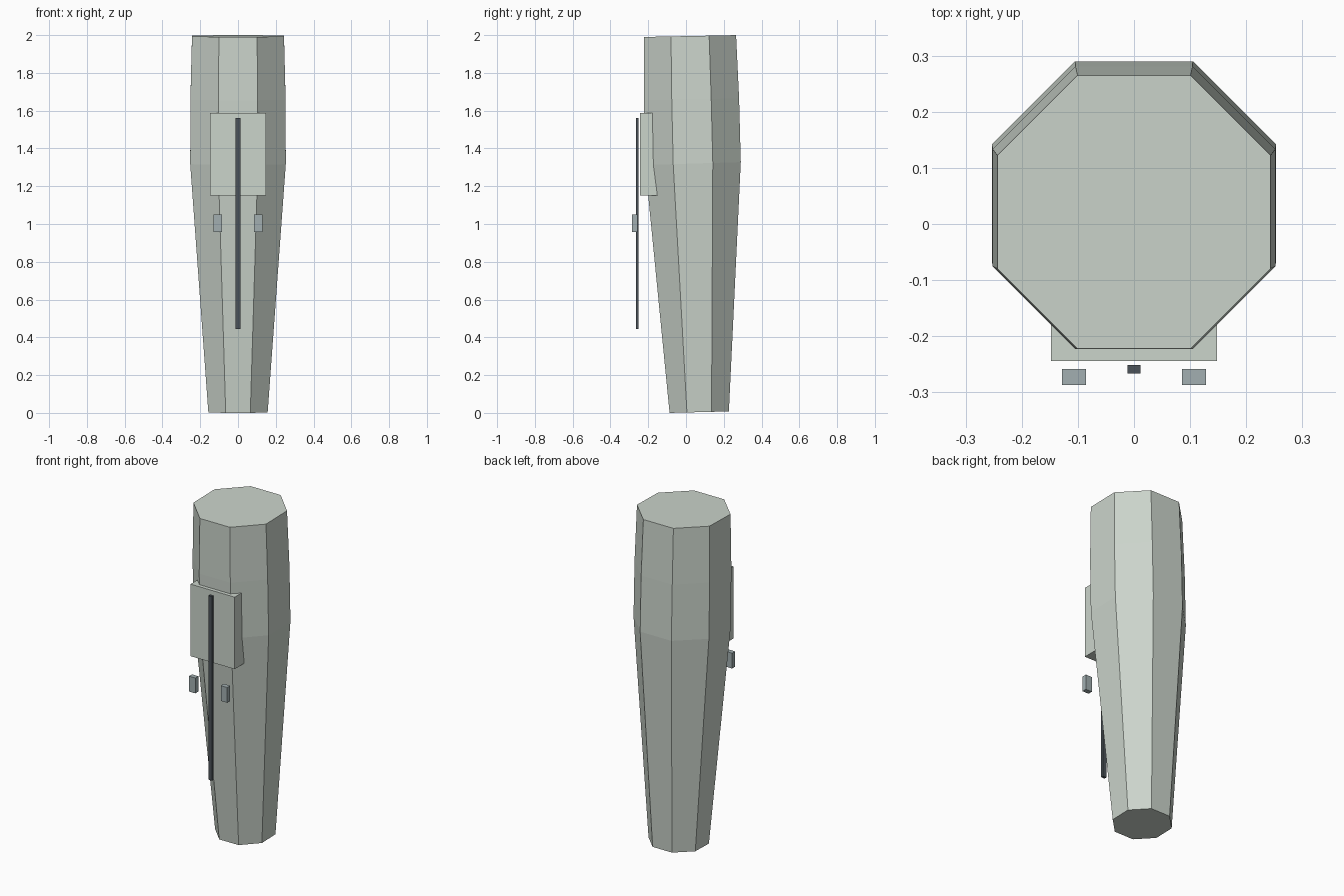
import bpy, bmesh, math

if "Cube" in bpy.data.objects:
    bpy.data.objects.remove(bpy.data.objects["Cube"])


def material(name, rgb):
    m = bpy.data.materials.new(name)
    m.diffuse_color = (*rgb, 1.0)
    m.use_nodes = True
    m.node_tree.nodes["Principled BSDF"].inputs["Base Color"].default_value = m.diffuse_color
    return m


SHELL = material("pale grey green", (0.60, 0.66, 0.60))
DARK = material("charcoal", (0.07, 0.085, 0.098))
PAD = material("blue grey", (0.36, 0.43, 0.44))


def finish(name, bm, mat):
    bmesh.ops.recalc_face_normals(bm, faces=bm.faces)
    mesh = bpy.data.meshes.new(name)
    bm.to_mesh(mesh)
    bm.free()
    mesh.materials.append(mat)
    obj = bpy.data.objects.new(name, mesh)
    bpy.context.collection.objects.link(obj)
    return obj


def box(name, lo, hi, mat):
    bm = bmesh.new()
    bmesh.ops.create_cube(bm, size=1)
    for v in bm.verts:
        v.co = [(a + b) / 2 + c * (b - a) for a, b, c in zip(lo, hi, v.co)]
    return finish(name, bm, mat)


# Tapered octagonal shell: height, centre y, half width across flats, tilt
RINGS = [(0.004, 0.070, 0.157, 0.025),
         (1.32, 0.037, 0.253, 0.03),
         (1.66, 0.029, 0.252, 0.02),
         (1.995, 0.0215, 0.2435, 0.02)]
bm = bmesh.new()
loops = []
for z, cy, half, tilt in RINGS:
    r = half / math.cos(math.pi / 8)
    loop = []
    for i in range(8):
        a = math.pi / 8 + i * math.pi / 4
        dy = r * math.sin(a)
        loop.append(bm.verts.new((r * math.cos(a), cy + dy, z + tilt * dy)))
    loops.append(loop)
for low, high in zip(loops, loops[1:]):
    for i in range(8):
        j = (i + 1) % 8
        bm.faces.new((low[i], low[j], high[j], high[i]))
bm.faces.new(loops[0])
bm.faces.new(loops[-1])
finish("shell", bm, SHELL)

# Front panel, rail and the pair of pads
box("front_panel", (-0.148, -0.244, 1.15), (0.148, -0.13, 1.587), SHELL)
box("front_rail", (-0.012, -0.266, 0.445), (0.012, -0.251, 1.562), DARK)
for side, x in (("left", -0.107), ("right", 0.107)):
    box(side + "_pad", (x - 0.0215, -0.287, 0.957), (x + 0.0215, -0.258, 1.05), PAD)
